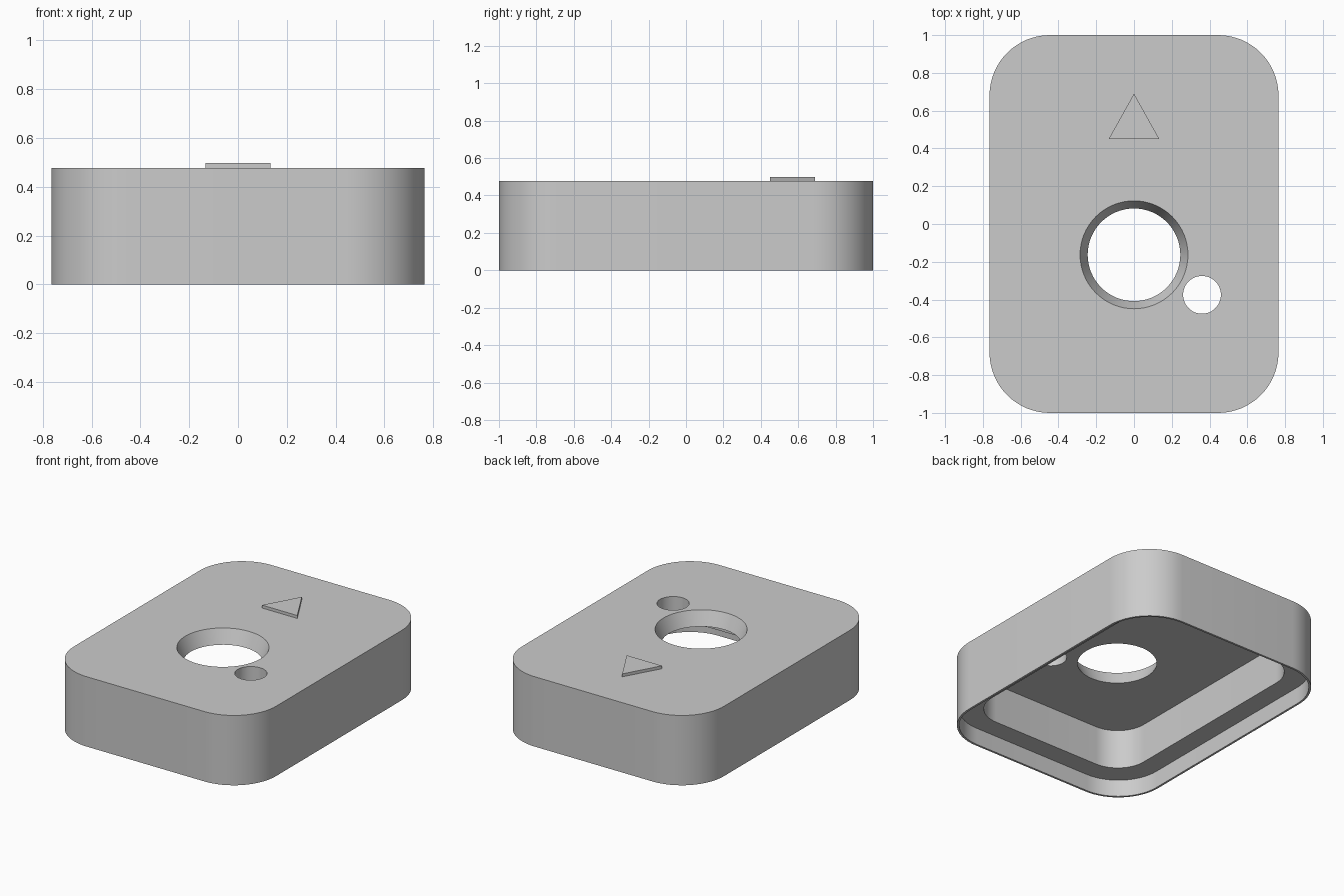
import bpy
import bmesh
from math import cos, sin, pi, radians

cube = bpy.data.objects.get("Cube")
if cube:
    bpy.data.objects.remove(cube, do_unlink=True)

HALF_X, HALF_Y, HEIGHT, CORNER = 0.765, 1.0, 0.478, 0.32

grey = bpy.data.materials.new("plain grey")
grey.use_nodes = True
colour = (0.6, 0.6, 0.6, 1)
grey.diffuse_color = colour
grey.node_tree.nodes["Principled BSDF"].inputs["Base Color"].default_value = colour


def add_object(name, bm):
    bmesh.ops.recalc_face_normals(bm, faces=bm.faces)
    mesh = bpy.data.meshes.new(name)
    bm.to_mesh(mesh)
    bm.free()
    mesh.materials.append(grey)
    obj = bpy.data.objects.new(name, mesh)
    bpy.context.collection.objects.link(obj)
    return obj


def loft(name, lower, upper, z0, z1):
    """Closed solid between two outlines with equal point counts."""
    bm = bmesh.new()
    a = [bm.verts.new((x, y, z0)) for x, y in lower]
    b = [bm.verts.new((x, y, z1)) for x, y in upper]
    n = len(a)
    bm.faces.new(a)
    bm.faces.new(b)
    for i in range(n):
        j = (i + 1) % n
        bm.faces.new((a[i], a[j], b[j], b[i]))
    return add_object(name, bm)


def rounded_rect(inset, radius, steps=16):
    points = []
    for k, (sx, sy) in enumerate([(1, 1), (-1, 1), (-1, -1), (1, -1)]):
        cx = sx * (HALF_X - inset - radius)
        cy = sy * (HALF_Y - inset - radius)
        for i in range(steps + 1):
            t = (k + i / steps) * pi / 2
            points.append((cx + radius * cos(t), cy + radius * sin(t)))
    return points


def circle(x, y, r, n=64):
    return [(x + r * cos(2 * pi * i / n), y + r * sin(2 * pi * i / n)) for i in range(n)]


def prism(name, outline, z0, z1):
    return loft(name, outline, outline, z0, z1)


# Hollow housing body
housing = prism("housing", rounded_rect(0, CORNER), 0, HEIGHT)

# Cutters: lip recess, inner pocket, tapered main hole, small hole
LEDGE, CEILING, OVER = 0.115, 0.382, 0.05
taper = 0.04 / (HEIGHT - CEILING) * OVER
cutters = [
    prism("lip_cutter", rounded_rect(0.014, CORNER - 0.014), -OVER, LEDGE),
    prism("pocket_cutter", rounded_rect(0.15, 0.21), -OVER, CEILING),
    loft("main_hole_cutter", circle(0, -0.163, 0.245 - taper),
         circle(0, -0.163, 0.286 + taper), CEILING - OVER, HEIGHT + OVER),
    prism("small_hole_cutter", circle(0.36, -0.375, 0.1, 48), CEILING - OVER, HEIGHT + OVER),
]
for cutter in cutters:
    cutter.hide_render = True
    mod = housing.modifiers.new(cutter.name, "BOOLEAN")
    mod.operation = "DIFFERENCE"
    mod.solver = "EXACT"
    mod.object = cutter

# Bake the cuts and drop the cutters
depsgraph = bpy.context.evaluated_depsgraph_get()
baked = bpy.data.meshes.new_from_object(housing.evaluated_get(depsgraph))
housing.modifiers.clear()
housing.data = baked
for cutter in cutters:
    bpy.data.objects.remove(cutter, do_unlink=True)

# Raised direction triangle
prism("arrow_marker", [(-0.134, 0.45), (0.134, 0.45), (0, 0.69)], HEIGHT - 0.005, HEIGHT + 0.02)

# Smooth the rounded walls, keep the edges sharp
bpy.ops.object.select_all(action="DESELECT")
housing.select_set(True)
bpy.context.view_layer.objects.active = housing
bpy.ops.object.shade_smooth_by_angle(angle=radians(30))
